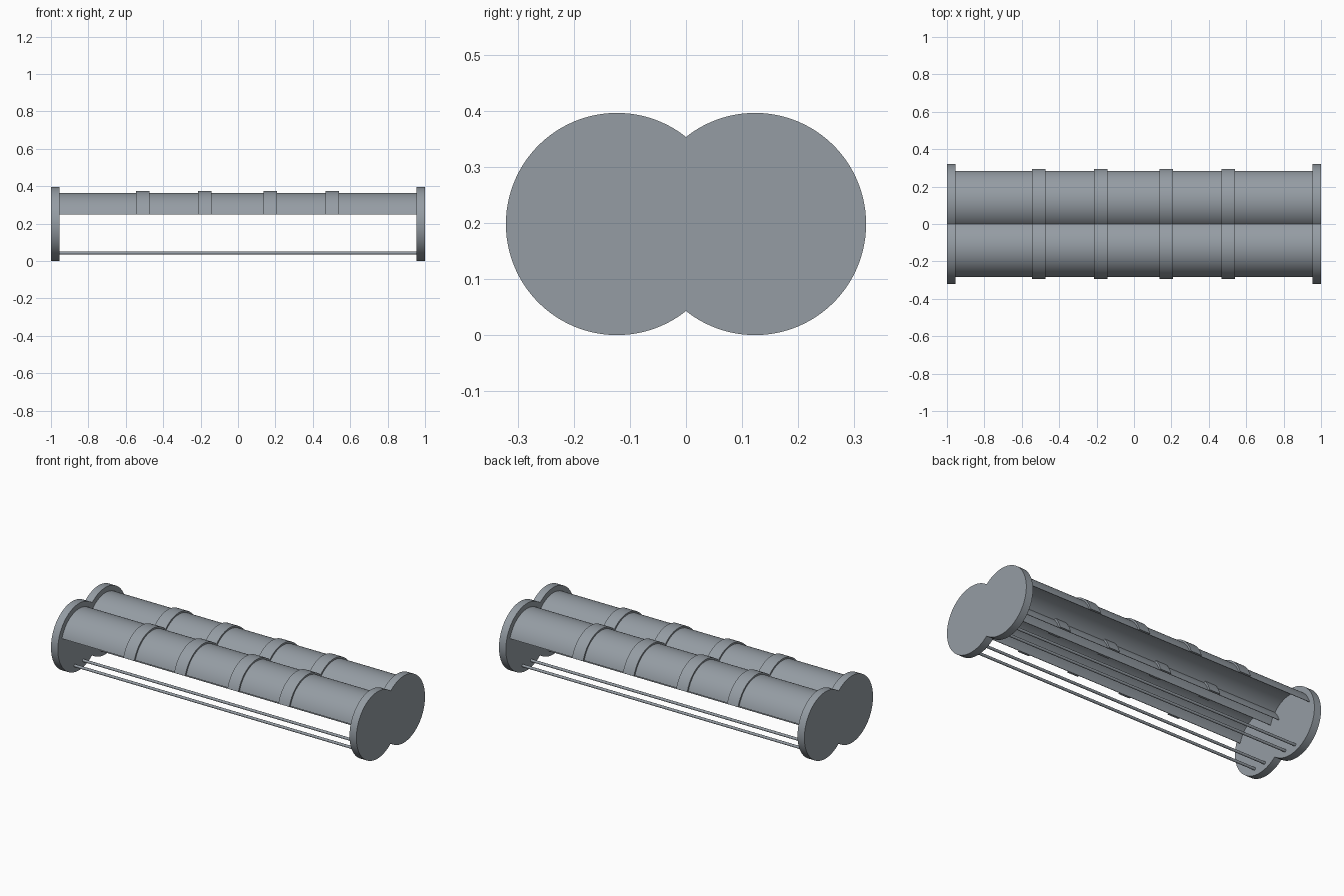
import bpy
import bmesh
from math import asin, cos, pi, radians, sin, sqrt

if "Cube" in bpy.data.objects:
    bpy.data.objects.remove(bpy.data.objects["Cube"])

LOBE_Y, AXIS_Z = 0.123, 0.198      # axes of the twin troughs
PLATE_R, SHELL_R, BAND_R = 0.198, 0.167, 0.177
INNER_X = 0.955                    # inside face of the end plates
CUT = 0.05                         # open edge height above the axes

steel = bpy.data.materials.new("blue grey steel")
steel.use_nodes = True
COLOUR = (0.30, 0.335, 0.37, 1)
steel.diffuse_color = COLOUR
steel.node_tree.nodes["Principled BSDF"].inputs["Base Color"].default_value = COLOUR


def extrude_x(name, outline, x0, x1):
    """Solid made by sweeping a closed (y, z) outline along x."""
    bm = bmesh.new()
    a, b = [[bm.verts.new((x, y, z)) for y, z in outline] for x in (x0, x1)]
    n = len(outline)
    for i in range(n):
        j = (i + 1) % n
        bm.faces.new((a[i], a[j], b[j], b[i]))
    bm.faces.new(a)
    bm.faces.new(b)
    bmesh.ops.recalc_face_normals(bm, faces=bm.faces)
    mesh = bpy.data.meshes.new(name)
    bm.to_mesh(mesh)
    bm.free()
    mesh.materials.append(steel)
    obj = bpy.data.objects.new(name, mesh)
    bpy.context.collection.objects.link(obj)
    bpy.ops.object.select_all(action='DESELECT')
    obj.select_set(True)
    bpy.context.view_layer.objects.active = obj
    bpy.ops.object.shade_smooth_by_angle(angle=radians(30))
    return obj


def arc(y, r, start, end, steps):
    angles = [start + (end - start) * i / steps for i in range(steps + 1)]
    return [(y + r * cos(t), AXIS_Z + r * sin(t)) for t in angles]


def arch(y, outer, inner):
    """Curved strip whose two long edges lie on the level open cut."""
    s, t = asin(CUT / outer), asin(CUT / inner)
    return arc(y, outer, s, pi - s, 48) + arc(y, inner, pi - t, t, 48)


# End plates: two merged discs in one outline
notch = pi - asin(sqrt(PLATE_R ** 2 - LOBE_Y ** 2) / PLATE_R)
right_lobe = arc(LOBE_Y, PLATE_R, -notch, notch, 72)
left_lobe = [(-y, 2 * AXIS_Z - z) for y, z in right_lobe]
plate = right_lobe[:-1] + left_lobe[:-1]
extrude_x("end_plate_left", plate, INNER_X, 1)
extrude_x("end_plate_right", plate, -1, -INNER_X)

for side, sign in (("back", 1), ("front", -1)):
    y = sign * LOBE_Y
    # Thin open shell
    extrude_x(f"{side}_shell", arch(y, SHELL_R, SHELL_R - 0.003), -INNER_X, INNER_X)
    # Raised bands around the shell
    for i, x in enumerate((-0.51, -0.177, 0.172, 0.505)):
        extrude_x(f"{side}_band_{i + 1}", arch(y, BAND_R, SHELL_R), x - 0.036, x + 0.036)
    # Pair of thin rods below
    for i, offset in enumerate((-0.04, 0.04)):
        rod = [(p + offset, z - AXIS_Z + 0.043) for p, z in arc(y, 0.008, 0, 2 * pi, 16)[:-1]]
        extrude_x(f"{side}_rod_{i + 1}", rod, -INNER_X, INNER_X)
